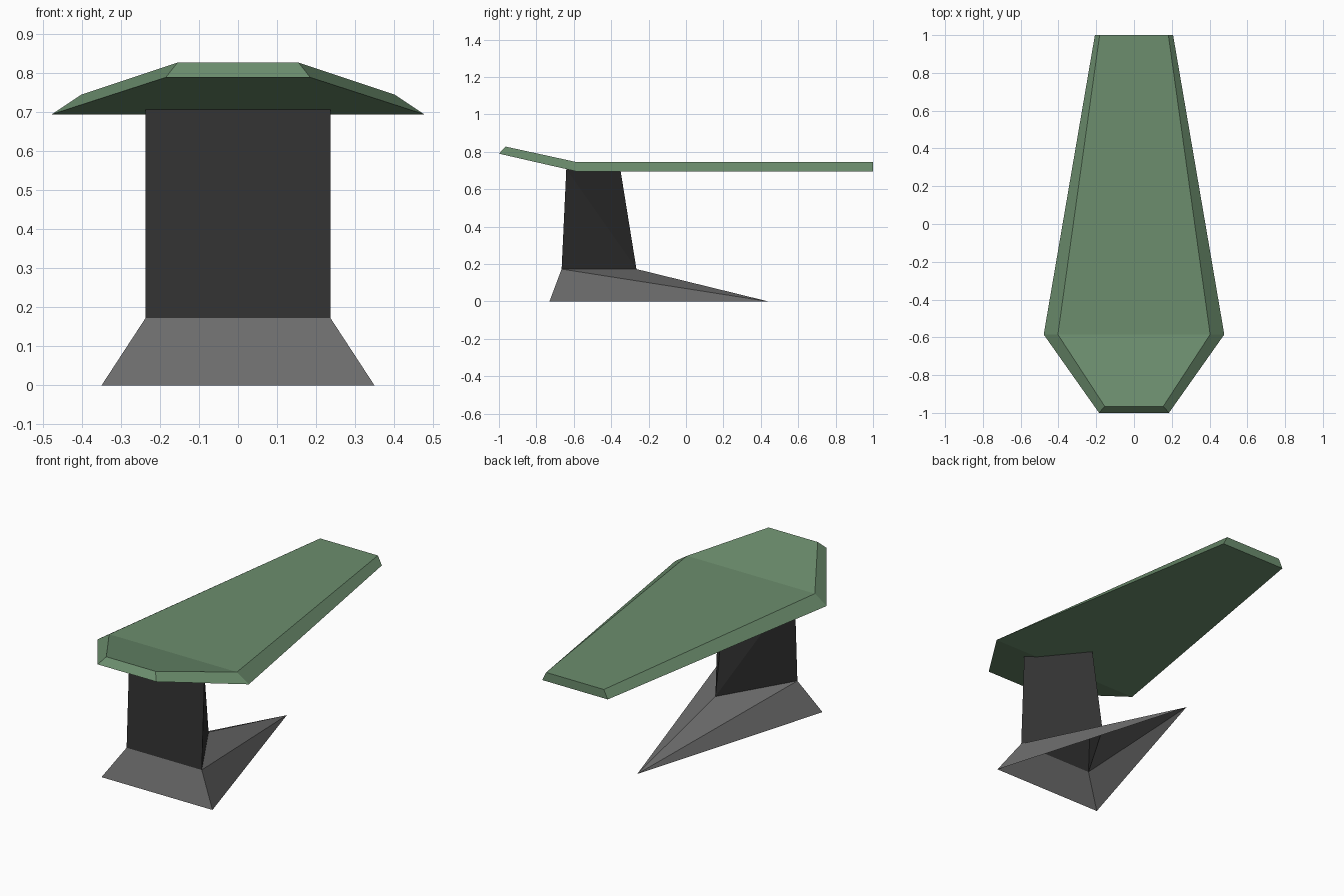
import bpy
import bmesh

cube = bpy.data.objects.get("Cube")
if cube:
    bpy.data.objects.remove(cube, do_unlink=True)


def make_material(name, rgb):
    mat = bpy.data.materials.new(name)
    mat.use_nodes = True
    color = (*rgb, 1.0)
    mat.diffuse_color = color
    mat.node_tree.nodes["Principled BSDF"].inputs["Base Color"].default_value = color
    return mat


def mirrored_part(name, points, faces, mat):
    """Build the +x half from named corners, then mirror it across x = 0."""
    bm = bmesh.new()
    verts = {key: bm.verts.new(co) for key, co in points.items()}
    for face in faces:
        bm.faces.new([verts[key] for key in face.split()])
    mesh = bpy.data.meshes.new(name)
    bm.to_mesh(mesh)
    bm.free()
    mesh.materials.append(mat)
    obj = bpy.data.objects.new(name, mesh)
    bpy.context.collection.objects.link(obj)
    mirror = obj.modifiers.new("Mirror", 'MIRROR')
    mirror.use_clip = True
    mirror.merge_threshold = 0.001
    return obj


green = make_material("muted green", (0.15, 0.27, 0.155))
black = make_material("charcoal", (0.032, 0.032, 0.032))
gray = make_material("mid gray", (0.15, 0.15, 0.15))

# Base: open wedge running back to a point on the floor
mirrored_part("base", {
    "front_mid": (0, -0.73, 0), "front": (0.35, -0.73, 0), "tip": (0, 0.44, 0),
    "top_mid": (0, -0.665, 0.173), "top": (0.237, -0.665, 0.173),
    "top_back": (0, -0.265, 0.173),
}, [
    "front_mid front top top_mid",
    "front tip top",
    "top tip top_back",
], gray)

# Post: three-sided tapering column, open at both ends
mirrored_part("post", {
    "low_mid": (0, -0.665, 0.173), "low": (0.237, -0.665, 0.173),
    "low_back": (0, -0.265, 0.173),
    "high_mid": (0, -0.64, 0.707), "high": (0.237, -0.64, 0.707),
    "high_back": (0, -0.35, 0.7),
}, [
    "low_mid low high high_mid",
    "low low_back high",
    "high low_back high_back",
], black)

# Board: bevelled slab with a raised nose and a tapering tail
stations = {
    # name: (lower half width, y, z), (upper half width, y, z)
    "nose": ((0.185, -1.0, 0.79), (0.155, -0.965, 0.828)),
    "bend": ((0.478, -0.585, 0.695), (0.403, -0.585, 0.745)),
    "tail": ((0.207, 1.0, 0.695), (0.182, 1.0, 0.745)),
}
corners = {}
for name, levels in stations.items():
    for level, (x, y, z) in zip(("low", "high"), levels):
        corners[f"{name}_{level}"] = (x, y, z)
        corners[f"{name}_{level}_mid"] = (0, y, z)

board_faces = [
    "nose_low_mid nose_low nose_high nose_high_mid",
    "tail_low tail_low_mid tail_high_mid tail_high",
]
for a, b in (("nose", "bend"), ("bend", "tail")):
    board_faces += [
        f"{a}_high_mid {a}_high {b}_high {b}_high_mid",
        f"{a}_low {b}_low {b}_high {a}_high",
        f"{a}_low_mid {b}_low_mid {b}_low {a}_low",
    ]
mirrored_part("board", corners, board_faces, green)
